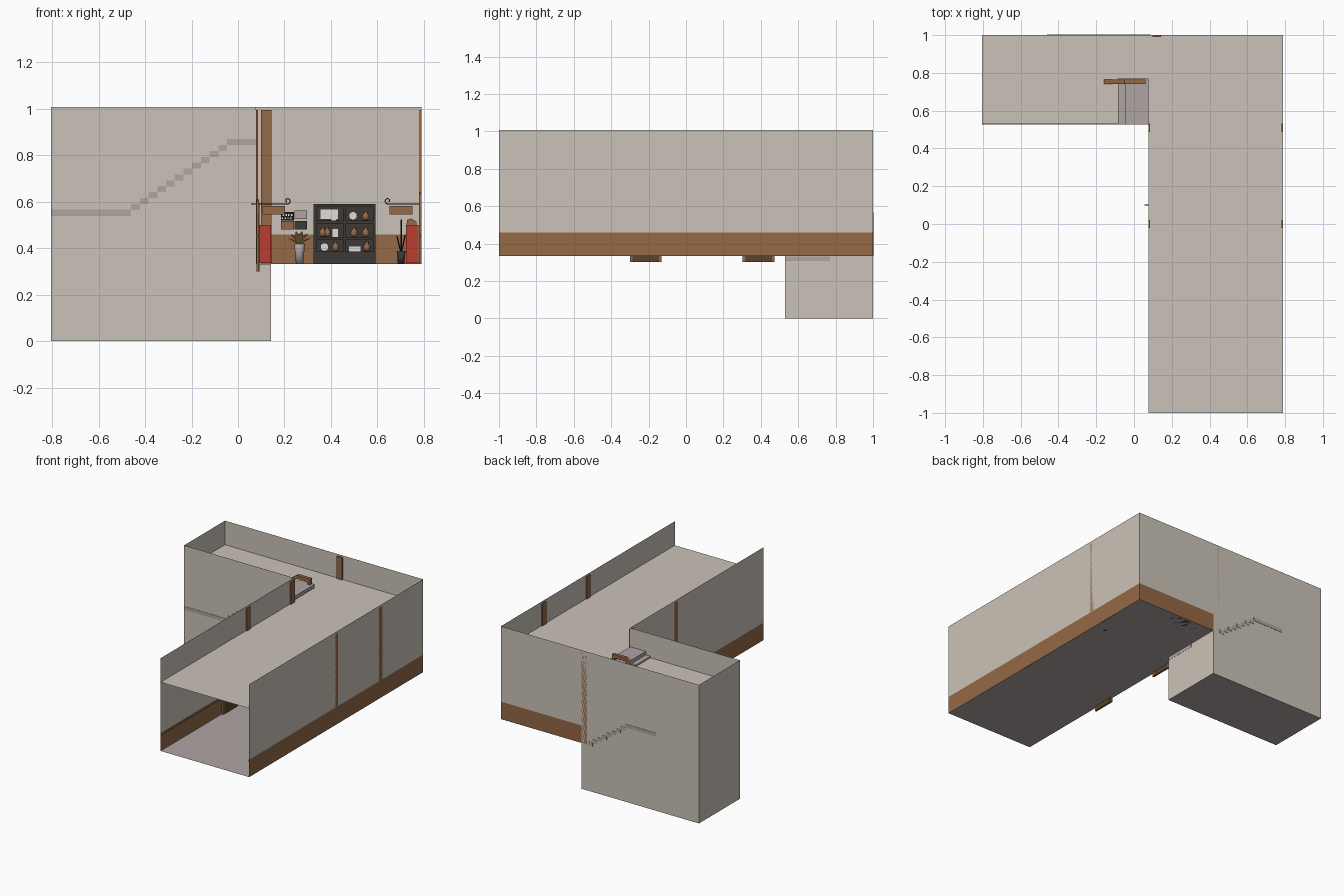
import bpy, bmesh, math
from mathutils import Vector

if "Cube" in bpy.data.objects:
    bpy.data.objects.remove(bpy.data.objects["Cube"])

def mat(name, r, g, b):
    m = bpy.data.materials.new(name)
    m.diffuse_color = (r, g, b, 1)
    m.use_nodes = True
    m.node_tree.nodes["Principled BSDF"].inputs["Base Color"].default_value = m.diffuse_color
    return m

PLASTER = mat("plaster beige", .60, .545, .48)
WOOD = mat("warm wood", .30, .14, .062)
STONE = mat("stone grey", .42, .375, .365)
RED = mat("cabinet red", .50, .048, .03)
DARK = mat("dark wood", .045, .04, .036)
BLACK = mat("black iron", .012, .012, .012)
WHITE = mat("off white", .75, .72, .66)
LEAF = mat("dry leaf", .10, .06, .025)
XL, XR, XW, XS = .078, .79, -.805, .142      # hall left, right, stairwell left, stairwell lower right
YS, FL, DADO, CEIL, TOP = .53, .333, .46, .833, 1.008

def obj(name, verts, faces, mats, idx=None):
    me = bpy.data.meshes.new(name)
    me.from_pydata(verts, [], faces)
    for m in mats:
        me.materials.append(m)
    for p, i in zip(me.polygons, idx or []):
        p.material_index = i
    o = bpy.data.objects.new(name, me)
    bpy.context.collection.objects.link(o)
    return o

def wall(name, a, b, levels, mats):
    """Upright sheet from a to b, one colour per height band."""
    v = [(p[0], p[1], z) for z in levels for p in (a, b)]
    n = len(mats)
    return obj(name, v, [(2*i, 2*i+1, 2*i+3, 2*i+2) for i in range(n)], mats, range(n))

def flat(name, x0, x1, y0, y1, z, m):
    return obj(name, [(x0, y0, z), (x1, y0, z), (x1, y1, z), (x0, y1, z)], [(0, 1, 2, 3)], [m])

def box(name, x, y, z, m):
    v = [(i, j, k) for k in z for j in y for i in x]
    f = [(0, 2, 3, 1), (4, 5, 7, 6), (0, 1, 5, 4), (2, 6, 7, 3), (0, 4, 6, 2), (1, 3, 7, 5)]
    return obj(name, v, f, [m])

def prism(name, prof, axis, d0, d1, m):
    """Extrude a 2D outline along x or y."""
    put = (lambda p, d: (d, p[0], p[1])) if axis == 'x' else (lambda p, d: (p[0], d, p[1]))
    n = len(prof)
    v = [put(p, d) for d in (d0, d1) for p in prof]
    f = [tuple(range(n)), tuple(range(2*n-1, n-1, -1))]
    f += [(i, i+n, (i+1) % n + n, (i+1) % n) for i in range(n)]
    o = obj(name, v, f, [m])
    bm = bmesh.new()
    bm.from_mesh(o.data)
    bmesh.ops.recalc_face_normals(bm, faces=bm.faces)
    bm.to_mesh(o.data)
    bm.free()
    return o

def lathe(name, c, prof, m, n=16):
    v = [(c[0] + r*math.cos(2*math.pi*k/n), c[1] + r*math.sin(2*math.pi*k/n), c[2] + z)
         for r, z in prof for k in range(n)]
    f = [(j*n+k, j*n+(k+1) % n, (j+1)*n+(k+1) % n, (j+1)*n+k) for j in range(len(prof)-1) for k in range(n)]
    f.append(tuple(range(n-1, -1, -1)))
    o = obj(name, v, f, [m])
    o.data.polygons.foreach_set("use_smooth", [True]*len(f))
    return o

def tube(name, pts, r, m):
    cu = bpy.data.curves.new(name, 'CURVE')
    cu.dimensions = '3D'
    cu.bevel_depth = r
    cu.bevel_resolution = 1
    s = cu.splines.new('POLY')
    s.points.add(len(pts)-1)
    for p, q in zip(s.points, pts):
        p.co = (*q, 1)
    cu.materials.append(m)
    o = bpy.data.objects.new(name, cu)
    bpy.context.collection.objects.link(o)

# shell: walls, floors, ceilings
hall, hm = (FL, DADO, TOP), [WOOD, PLASTER]
wall("hall_right_wall", (XR, -1), (XR, 1), hall, hm)
wall("hall_left_wall", (XL, -1), (XL, YS), hall, hm)
wall("hall_back_wall", (XR, 1), (XS, 1), hall, hm)
wall("stairwell_back_wall", (XS, 1), (XW, 1), (0, TOP), [PLASTER])
wall("stairwell_left_wall", (XW, YS), (XW, 1), (0, TOP), [PLASTER])
wall("stairwell_front_wall", (XW, YS), (XL, YS), (0, TOP), [PLASTER])
wall("stairwell_front_wall_lower", (XL, YS), (XS, YS), (0, FL), [PLASTER])
wall("stairwell_right_wall_lower", (XS, YS), (XS, 1), (0, FL), [PLASTER])
flat("hall_floor", XL, XR, -1, YS, FL, STONE)
flat("hall_floor_back", XS, XR, YS, 1, FL, STONE)
flat("stairwell_floor", XW, XS, YS, 1, 0, STONE)
flat("hall_ceiling", XL, XR, -1, 1, CEIL, PLASTER)
flat("stairwell_ceiling", XW, XL, YS, 1, CEIL, PLASTER)
box("dado_rail_right", (XR-.006, XR), (-1, 1), (.447, DADO), WOOD)
box("dado_rail_left", (XL, XL+.006), (-1, YS), (.447, DADO), WOOD)

# timber posts
for y in (0, .51):
    for x in ((XL, XL+.008), (XR-.008, XR)):
        box("wall_post", x, (y-.022, y+.022), (FL, .995), WOOD)
box("back_post", (.098, .144), (.99, 1.0), (FL, .995), WOOD)

# stairs: thin slabs for each tread
T, DX = .026, .0375
for i in range(8):
    x = .087 - DX*i
    z = FL + .0259*(i+1)
    box("lower_flight_step", (x-DX, x), (.77, 1.002), (z-T, z), STONE)
box("half_landing_back", (-.46, -.213), (.77, 1.002), (.54, .566), STONE)
box("half_landing", (XW, -.46), (YS-.002, .999), (.54, .566), STONE)
for i in range(11):
    x = -.46 + DX*i
    z = .566 + .0253*(i+1)
    box("upper_flight_step", (x, x+DX), (YS-.002, .77), (z-T, z), STONE)
box("upper_landing", (-.0475, XL), (YS-.002, .77), (.844, .87), STONE)
box("hall_landing", (.04, XS+.001), (YS+.003, .77), (FL-T-.001, FL-.001), STONE)
box("hall_landing_back", (.087, XS), (.77, .999), (FL-T-.001, FL-.001), STONE)
for i in range(11):
    x = .04 - DX*i
    z = FL - .0265*(i+1)
    box("down_flight_step", (x-DX, x), (YS+.003, .77), (z-T, z), STONE)

# handrails
W = .024
prism("upper_handrail", [(-.46, .615), (-.05, .912), (.06, .912), (.06, .87), (.04, .87), (.04, .912-W),
      (-.042, .912-W), (-.44, .605), (-.44, .566), (-.46, .566)], 'y', .742, .766, WOOD)
prism("lower_handrail", [(.07, FL), (.07, .42), (-.213, .64), (-.44, .64), (-.44, .64-W), (-.22, .64-W),
      (.05, .405), (.05, FL)], 'y', .772, .79, WOOD)

# arched doors: wooden frame with dark-leafed panel
def door(name, x0, x1, y0, y1, z0, z1, face):
    def arch(g):
        r = (y1-y0)/2 - g
        c, zs = (y0+y1)/2, z1-(y1-y0)*.35
        return [(c-r, z0)] + [(c-r*math.cos(math.pi*k/10), zs+(z1-zs-g)*math.sin(math.pi*k/10))
                              for k in range(11)] + [(c+r, z0)]
    prism(name + "_frame", arch(0), 'x', x0, x1, WOOD)
    prism(name + "_panel", arch(.014), 'x', face, face + .003, LEAF)
for y in (-.3, .303):
    door("left_door", XL+.001, XL+.013, y, y+.17, .30, .61, XL+.0115)
for y in (-.3, .6):
    door("right_door", XR-.01, XR-.001, y, y+.17, FL, .64, XR-.0115)

# red cabinets against the side walls
box("left_cabinet", (XL+.012, .142), (.06, .26), (.336, .50), RED)
box("right_cabinet", (.722, .775), (.22, .46), (.336, .50), RED)
box("right_cabinet_back", (.775, .787), (.22, .46), (.336, .50), WOOD)
prism("carved_ornament", [(.725, .50), (.728, .522), (.745, .528), (.768, .515), (.768, .50)], 'y', .3, .36, WOOD)

# hanging signs on scroll brackets
for s, x in ((1, .055), (-1, XR)):
    e = .213 if s > 0 else .645
    tube("sign_bracket", [(x, .1, .59), (e-s*.003, .1, .59)]
         + [(e+(.014-.0006*k)*math.sin(s*k*.42), .1, .604-(.014-.0006*k)*math.cos(k*.42)) for k in range(15)],
         .0025, BLACK)
    box("hanging_sign", (.105, .203) if s > 0 else (.652, .752), (.092, .108), (.545, .582), WOOD)

# bookcase
X0, X1, YB, YF = .325, .592, .985, .915
box("bookcase_back", (X0, X1), (YB-.005, YB), (FL, .59), DARK)
for x in (X0, .453, X1-.012):
    box("bookcase_upright", (x, x+.012), (YF, YB), (FL, .59), DARK)
for z in (.375, .437, .507, .578):
    box("bookcase_shelf", (X0, X1), (YF, YB), (z, z+.012), DARK)
box("bookcase_base", (X0, X1), (YF, YB), (FL, .38), DARK)
for x0, x1, z0, z1 in ((.352, .432, .523, .57), (.405, .432, .449, .485), (.475, .53, .387, .41), (.40, .425, .52, .55)):
    box("stored_box", (x0, x1), (.93, .96), (z0, z1), WHITE)
for x, z in ((.495, .54), (.372, .405)):
    prism("plate", [(x+.018*math.cos(k*math.pi/8), z+.018*math.sin(k*math.pi/8)) for k in range(16)],
          'y', .93, .936, WHITE)
JUG = [(.008, 0), (.016, .012), (.014, .025), (.006, .035), (.008, .042)]
for x, z in ((.55, .519), (.365, .449), (.385, .449), (.50, .449), (.55, .449), (.42, .387), (.555, .387)):
    lathe("jug", (x, .94, z), JUG, WOOD, 10)

# posters on the back wall
for x, z, m in ((.185, .52, BLACK), (.185, .48, WOOD), (.243, .525, STONE), (.243, .48, DARK)):
    box("poster", (x, x+.055), (.993, .998), (z, z+.037), m)
for i in range(4):
    for j in range(2):
        box("poster_check", (.188+.012*i+.004*j, .194+.012*i+.004*j), (.991, .993), (.525+.015*j, .533+.015*j), WHITE)

# floor vase with dry leaves, dark pot with branches
lathe("floor_vase", (.265, .93, FL), [(.016, 0), (.02, .05), (.023, .085), (.018, .088), (.014, .06)], STONE)
for a in (-62, -40, -15, 10, 35, 60):
    s, c = math.sin(math.radians(a)), math.cos(math.radians(a))
    p = [(.262, .415), (.262+.035*s-.007*c, .415+.045*c), (.265+.062*s, .415+.06*c), (.268+.035*s+.007*c, .415+.045*c)]
    prism("dry_leaf", p, 'y', .928+a*.0002, .931+a*.0002, LEAF)
lathe("dark_pot", (.702, .54, FL), [(.014, 0), (.019, .056), (.015, .056), (.012, .04)], DARK)
for dx, dz in ((0, .19), (-.018, .12), (.018, .125)):
    tube("branch", [(.702, .54, .38), (.702+dx*.3, .54, .40), (.702+dx, .54, FL+dz)], .003, BLACK)
